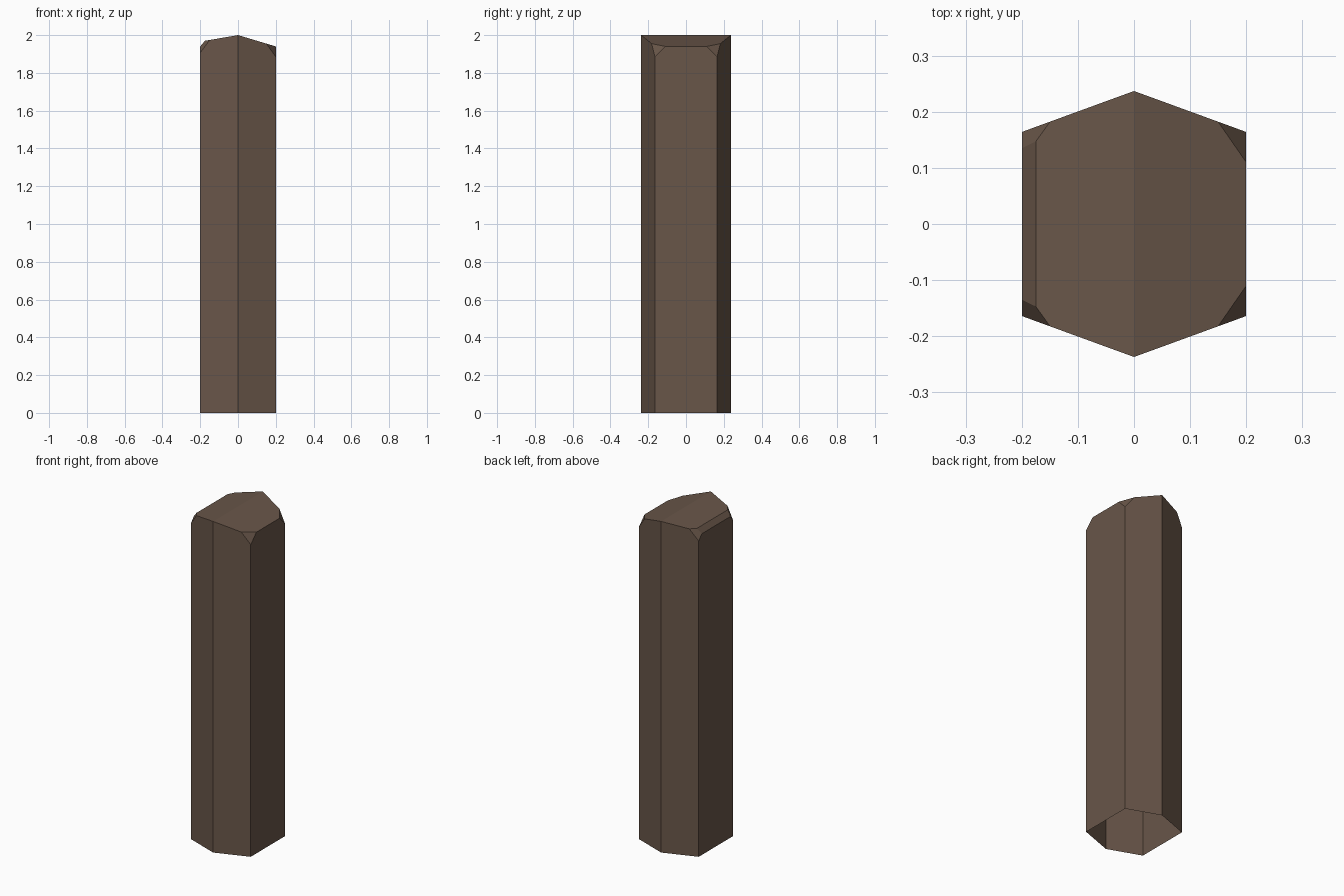
import bpy, bmesh
from mathutils import Vector

if "Cube" in bpy.data.objects:
    bpy.data.objects.remove(bpy.data.objects["Cube"])

brown = bpy.data.materials.new("dark_brown_wood")
brown.diffuse_color = (0.14, 0.093, 0.066, 1)
brown.use_nodes = True
brown.node_tree.nodes["Principled BSDF"].inputs["Base Color"].default_value = brown.diffuse_color

bm = bmesh.new()

# Six-sided post
outline = [(0, -0.237), (0.2, -0.164), (0.2, 0.164), (0, 0.237), (-0.2, 0.164), (-0.2, -0.164)]
base = bm.faces.new([bm.verts.new((x, y, 0)) for x, y in outline])
ext = bmesh.ops.extrude_face_region(bm, geom=[base])
bmesh.ops.translate(bm, vec=(0, 0, 2.1), verts=[v for v in ext["geom"] if isinstance(v, bmesh.types.BMVert)])
bmesh.ops.recalc_face_normals(bm, faces=bm.faces)


def chop(a, b, c):
    """Slice off everything outside the plane through three points and cap it."""
    a, b, c = Vector(a), Vector(b), Vector(c)
    n = (b - a).cross(c - a).normalized()
    if n.dot(Vector((0, 0, 1)) - a) > 0:
        n = -n
    bmesh.ops.bisect_plane(bm, geom=bm.verts[:] + bm.edges[:] + bm.faces[:], dist=1e-6,
                           plane_co=a, plane_no=n, clear_outer=True)
    bmesh.ops.holes_fill(bm, edges=[e for e in bm.edges if e.is_boundary], sides=0)


# Two roof slopes meeting on a ridge, and the left edge chamfer
chop((0, 0, 2), (0, 1, 2), (0.2, 0, 1.94))
chop((0, 0, 2), (0, 1, 2), (-0.175, 0, 1.97))
chop((-0.175, 0, 1.97), (-0.175, 1, 1.97), (-0.2, 0, 1.94))

# Chipped corners, front and back
for s in (-1, 1):
    chop((0.15, s * 0.182, 1.955), (0.2, s * 0.11, 1.94), (0.2, s * 0.164, 1.885))
    chop((-0.15, s * 0.182, 1.974), (-0.175, s * 0.147, 1.97), (-0.2, s * 0.135, 1.94))

# Open underside
bmesh.ops.recalc_face_normals(bm, faces=bm.faces)
bottom = [f for f in bm.faces if all(v.co.z < 0.001 for v in f.verts)]
bmesh.ops.delete(bm, geom=bottom, context='FACES')

mesh = bpy.data.meshes.new("post")
bm.to_mesh(mesh)
bm.free()
mesh.materials.append(brown)
bpy.context.collection.objects.link(bpy.data.objects.new("post", mesh))
